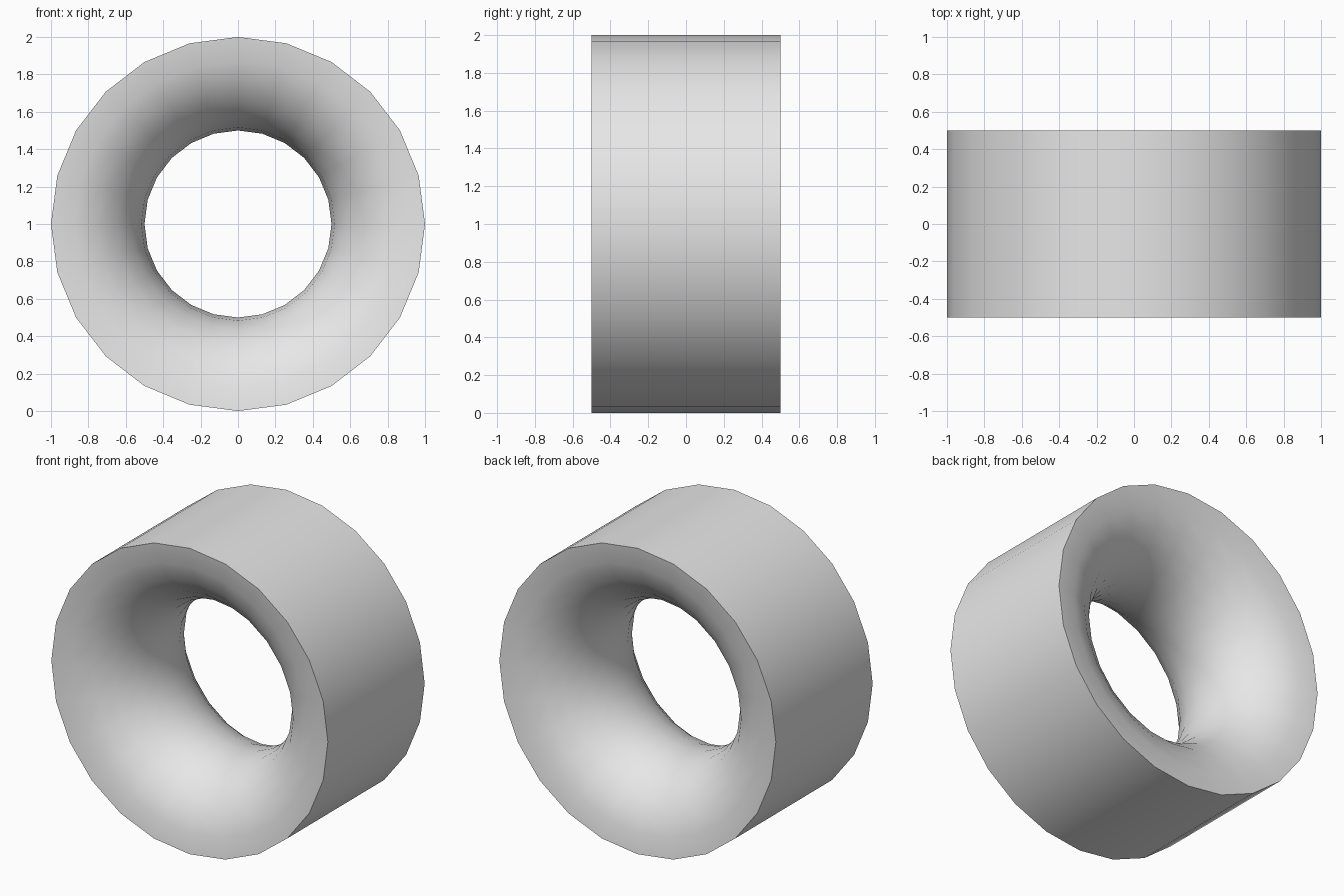
import bpy
import bmesh
from math import cos, sin, pi, radians
from mathutils import Vector

default = bpy.data.objects.get("Cube")
if default:
    bpy.data.objects.remove(default, do_unlink=True)

SIDES = 24       # facets around the ring
ARC_STEPS = 12   # segments across the rounded bore
RADIUS = 1.0     # outer radius
TUBE = 0.5       # radius of the rounded bore, half the ring's depth

# Plain grey
grey = bpy.data.materials.new("light grey")
colour = (0.8, 0.8, 0.8, 1.0)
grey.use_nodes = True
grey.diffuse_color = colour
grey.node_tree.nodes["Principled BSDF"].inputs["Base Color"].default_value = colour

# Half-round cross-section, closed by the straight outer wall
bm = bmesh.new()
section = []
for i in range(ARC_STEPS + 1):
    a = -pi / 2 + pi * i / ARC_STEPS
    section.append(bm.verts.new((0, TUBE * sin(a), RADIUS - TUBE * cos(a))))
edges = [bm.edges.new((section[i - 1], section[i])) for i in range(len(section))]

# Sweep the section around the y axis
bmesh.ops.spin(bm, geom=section + edges, cent=Vector((0, 0, 0)), axis=Vector((0, 1, 0)),
               angle=2 * pi, steps=SIDES, use_duplicate=False)
bmesh.ops.remove_doubles(bm, verts=bm.verts, dist=0.0001)
bmesh.ops.recalc_face_normals(bm, faces=bm.faces)
bmesh.ops.translate(bm, verts=bm.verts, vec=(0, 0, RADIUS))

mesh = bpy.data.meshes.new("ring")
bm.to_mesh(mesh)
bm.free()
mesh.materials.append(grey)
ring = bpy.data.objects.new("ring", mesh)
bpy.context.collection.objects.link(ring)

# Smooth wall and bore, sharp rims
bpy.ops.object.select_all(action='DESELECT')
ring.select_set(True)
bpy.context.view_layer.objects.active = ring
bpy.ops.object.shade_smooth_by_angle(angle=radians(40))
